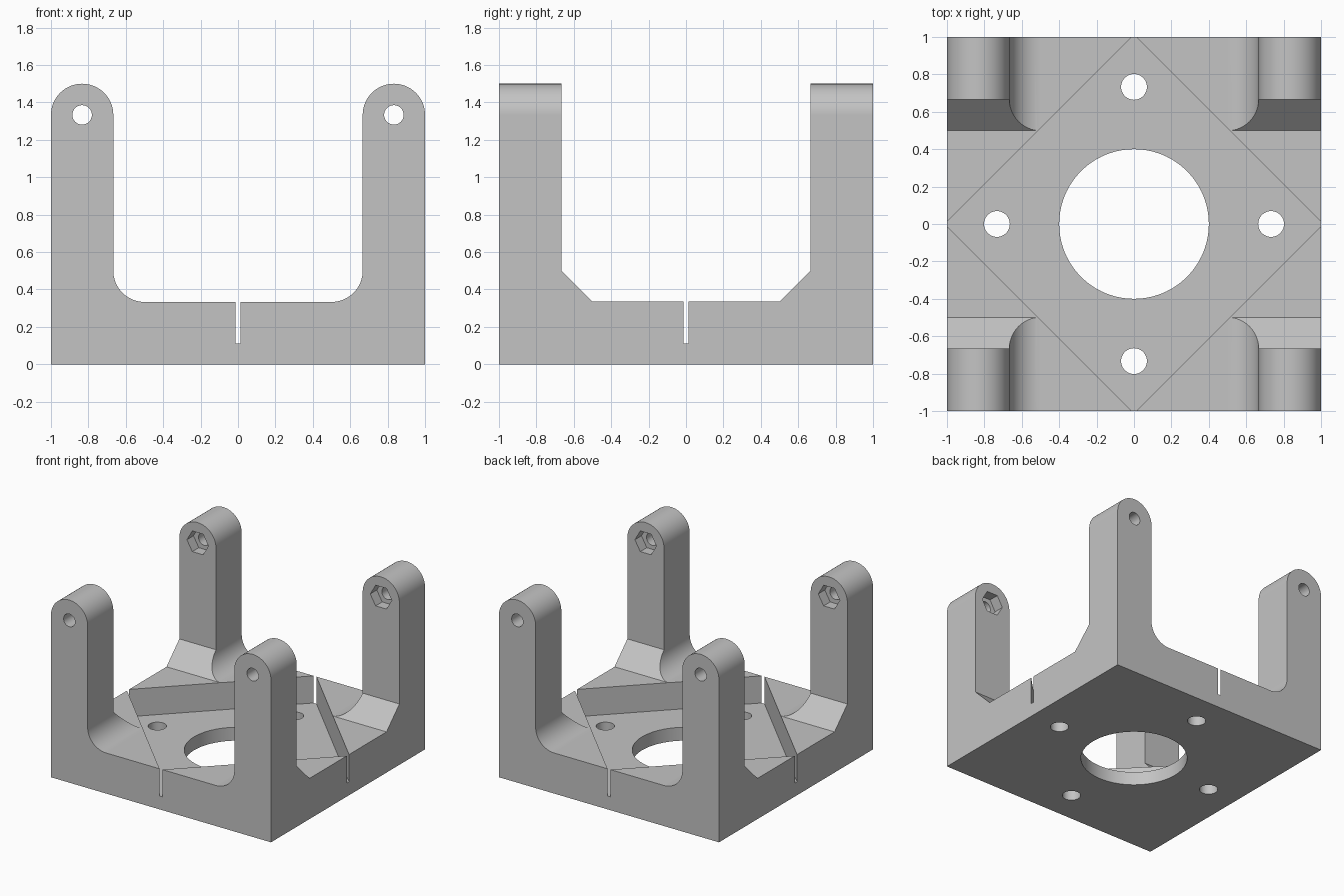
import bpy, bmesh, math
from mathutils import Matrix

if "Cube" in bpy.data.objects:
    bpy.data.objects.remove(bpy.data.objects["Cube"], do_unlink=True)

POST = 2 / 3       # inner face of the posts
R = 1 / 6          # fillet and post top radius
FLOOR = 1 / 3      # top of the base block
PIVOT = 4 / 3      # height of the post holes
POST_X = 5 / 6     # middle of the posts

grey = bpy.data.materials.new("plain grey")
grey.use_nodes = True
colour = (0.55, 0.55, 0.55, 1)
grey.diffuse_color = colour
grey.node_tree.nodes["Principled BSDF"].inputs["Base Color"].default_value = colour


def add_object(name, bm):
    bmesh.ops.recalc_face_normals(bm, faces=bm.faces)
    mesh = bpy.data.meshes.new(name)
    bm.to_mesh(mesh)
    bm.free()
    mesh.materials.append(grey)
    obj = bpy.data.objects.new(name, mesh)
    bpy.context.collection.objects.link(obj)
    return obj


def prism(name, half_profile, place, depth):
    """Mirror a half profile and extrude it from -depth to depth."""
    outline = half_profile + [(-u, z) for u, z in reversed(half_profile)]
    bm = bmesh.new()
    face = bm.faces.new([bm.verts.new(place(u, -depth, z)) for u, z in outline])
    result = bmesh.ops.extrude_face_region(bm, geom=[face])
    moved = [v for v in result["geom"] if isinstance(v, bmesh.types.BMVert)]
    shift = [b - a for a, b in zip(place(0, -depth, 0), place(0, depth, 0))]
    bmesh.ops.translate(bm, verts=moved, vec=shift)
    return add_object(name, bm)


def rod(name, radius, length, centre, sides=64, along_y=False, turn=0):
    bm = bmesh.new()
    matrix = Matrix.Translation(centre)
    if along_y:
        matrix = matrix @ Matrix.Rotation(math.pi / 2, 4, "X")
    bmesh.ops.create_cone(bm, cap_ends=True, segments=sides, radius1=radius,
                          radius2=radius, depth=length,
                          matrix=matrix @ Matrix.Rotation(turn, 4, "Z"))
    return add_object(name, bm)


def combine(target, cutter, operation="DIFFERENCE"):
    cutter.hide_render = True
    mod = target.modifiers.new("cut", "BOOLEAN")
    mod.operation = operation
    mod.solver = "EXACT"
    mod.object = cutter
    bpy.context.view_layer.objects.active = target
    bpy.ops.object.modifier_apply(modifier=mod.name)
    bpy.data.objects.remove(cutter, do_unlink=True)


def arc(cx, cz, start, end, steps):
    angles = [math.radians(start + (end - start) * i / steps) for i in range(steps + 1)]
    return [(cx + R * math.cos(a), cz + R * math.sin(a)) for a in angles]


# Front outline: base, round-topped posts, filleted inner corners
front = [(1, 0)] + arc(POST_X, PIVOT, 0, 180, 32) + arc(0.5, 0.5, 0, -90, 16)
bracket = prism("bracket", front, lambda u, d, z: (u, d, z), 1)

# Side outline: gap between the posts with chamfered corners
side = [(1.2, -0.2), (1.2, 1.8), (POST, 1.8), (POST, 0.5), (0.5, FLOOR + 0.001)]
combine(bracket, prism("side_outline", side, lambda u, d, z: (d, u, z), 1.2), "INTERSECT")

# Diamond-shaped pocket, open at the middle of each side
combine(bracket, rod("diamond_cutter", 1.013, 0.89, (0, 0, 0.555), sides=4))

# Large centre hole and four mounting holes
combine(bracket, rod("centre_cutter", 0.4, 1, (0, 0, 0), sides=96))
for x, y in ((1, 0), (-1, 0), (0, 1), (0, -1)):
    combine(bracket, rod("mount_cutter", 0.069, 1, (x * 0.733, y * 0.733, 0), sides=40))

# Pivot holes through the posts, with hexagonal nut pockets on the inner faces
for s in (-1, 1):
    centre = (s * POST_X, 0, PIVOT)
    combine(bracket, rod("pivot_cutter", 0.052, 2.4, centre, sides=40, along_y=True))
    combine(bracket, rod("nut_cutter", 0.098, 2 * (POST + 0.085), centre, sides=6,
                         along_y=True, turn=math.pi / 2))

# Smooth curved walls, keep edges crisp
for obj in bpy.context.selected_objects:
    obj.select_set(False)
bracket.select_set(True)
bpy.context.view_layer.objects.active = bracket
bpy.ops.object.shade_smooth_by_angle(angle=math.radians(25))
normals = bracket.modifiers.new("even_normals", "WEIGHTED_NORMAL")
normals.keep_sharp = True
